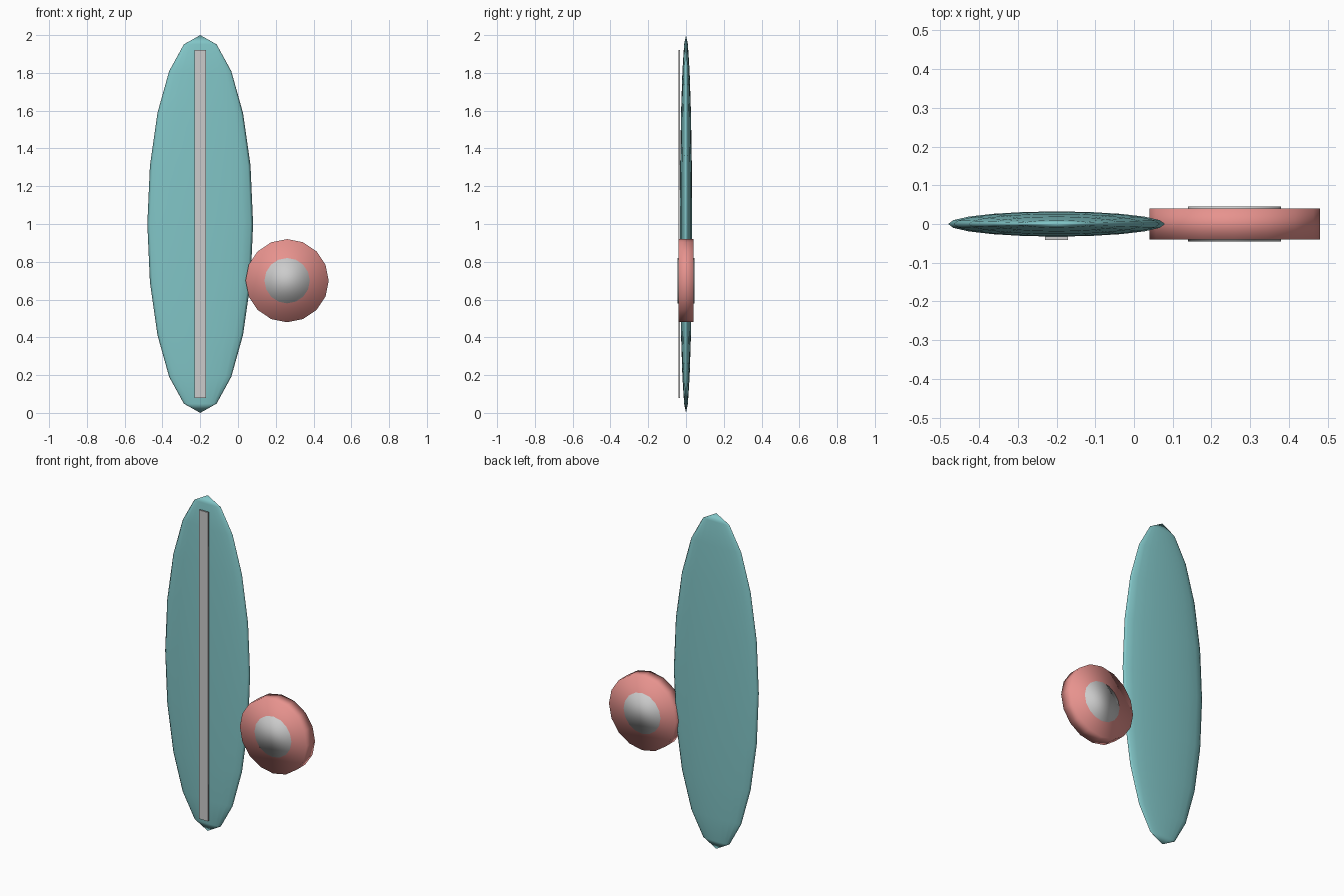
import bpy
from math import pi

if "Cube" in bpy.data.objects:
    bpy.data.objects.remove(bpy.data.objects["Cube"])


def finish(name, color=None, smooth=True):
    ob = bpy.context.object
    ob.name = name
    bpy.ops.object.transform_apply(location=False, rotation=True, scale=True)
    if smooth:
        bpy.ops.object.shade_smooth()
    if color:
        mat = bpy.data.materials.new(name + "_material")
        mat.diffuse_color = color
        mat.use_nodes = True
        mat.node_tree.nodes["Principled BSDF"].inputs["Base Color"].default_value = mat.diffuse_color
        ob.data.materials.append(mat)
    return ob


def disc(name, radius, depth, color=None):
    bpy.ops.mesh.primitive_cylinder_add(vertices=16, radius=radius, depth=depth,
                                        location=(0.26, 0, 0.70), rotation=(pi / 2, 0, 0))
    return finish(name, color)


# Board: flattened low-poly ellipsoid standing on its tip
bpy.ops.mesh.primitive_uv_sphere_add(segments=20, ring_count=10, radius=1, location=(-0.2, 0, 1))
bpy.context.object.scale = (0.28, 0.0325, 1)
finish("board", (0.22, 0.56, 0.57, 1))

# Centre stripe on the front face
bpy.ops.mesh.primitive_cube_add(size=1, location=(-0.2, -0.0365, 1.0))
bpy.context.object.scale = (0.06, 0.009, 1.84)
finish("stripe", smooth=False)

# Round ball-like disc beside the board, with a grey core showing on both sides
disc("disc", 0.22, 0.08, (0.80, 0.29, 0.27, 1))
disc("disc_centre", 0.12, 0.09)
